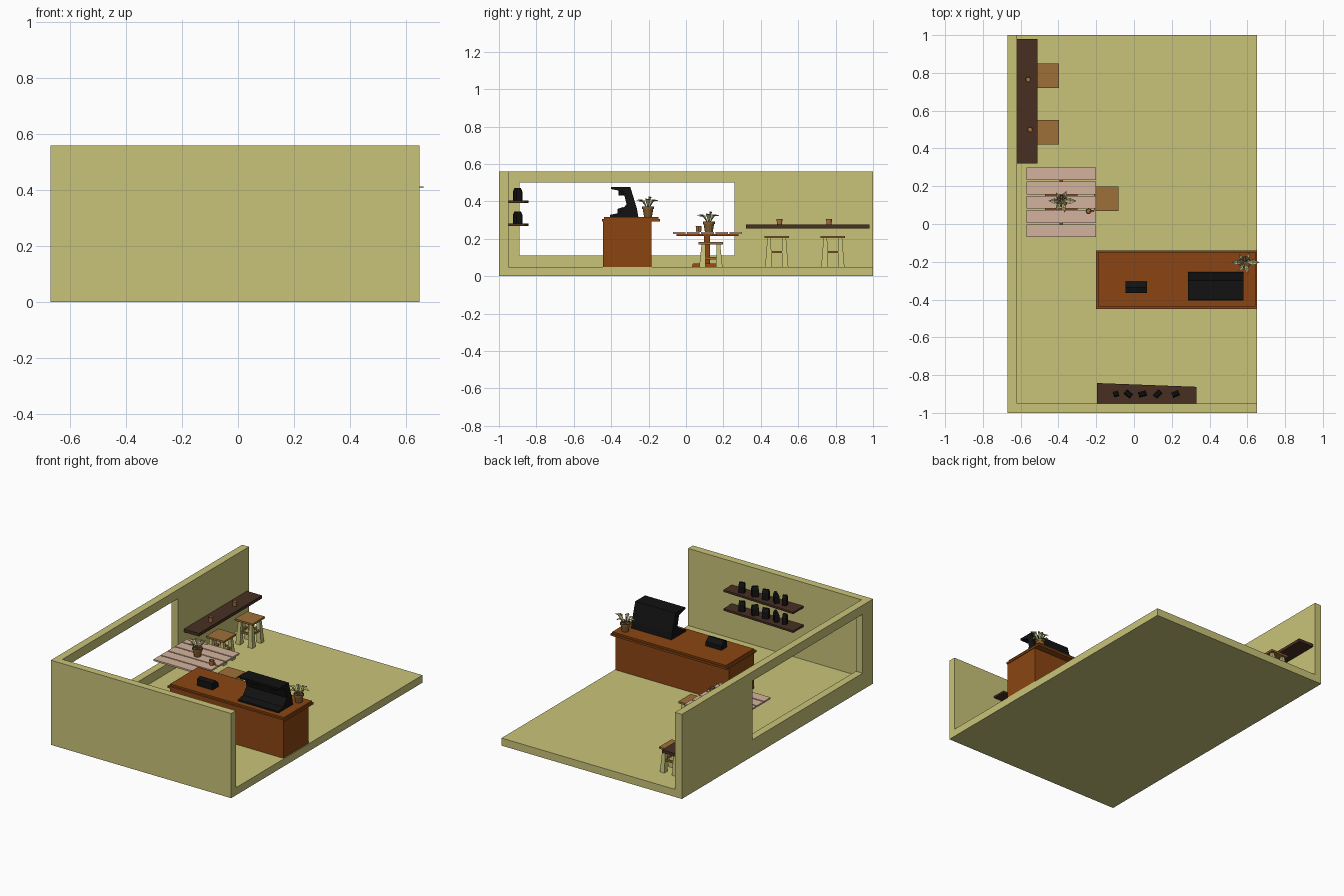
import bpy, bmesh, math
from mathutils import Vector, Matrix

if "Cube" in bpy.data.objects:
    bpy.data.objects.remove(bpy.data.objects["Cube"])


def mat(name, rgb):
    m = bpy.data.materials.new(name)
    m.diffuse_color = (*rgb, 1)
    m.use_nodes = True
    m.node_tree.nodes["Principled BSDF"].inputs["Base Color"].default_value = m.diffuse_color
    return m


KHAKI = mat("khaki plaster", (0.584, 0.552, 0.192))
ORANGE = mat("orange brown wood", (0.258, 0.060, 0.006))
DARK = mat("dark brown wood", (0.065, 0.028, 0.016))
PALE = mat("pale pink wood", (0.66, 0.45, 0.34))
TAN = mat("tan wood", (0.34, 0.16, 0.04))
CLAY = mat("clay pot", (0.22, 0.11, 0.03))
CUP = mat("cup brown", (0.42, 0.17, 0.05))
BLACK = mat("black", (0.006, 0.006, 0.006))
LEAF = mat("pale leaf", (0.52, 0.50, 0.22))


def make(name, verts, faces, material):
    me = bpy.data.meshes.new(name)
    me.from_pydata([tuple(v) for v in verts], [], faces)
    bm = bmesh.new()
    bm.from_mesh(me)
    bmesh.ops.recalc_face_normals(bm, faces=bm.faces)
    bm.to_mesh(me)
    bm.free()
    me.materials.append(material)
    ob = bpy.data.objects.new(name, me)
    bpy.context.collection.objects.link(ob)
    return ob


def prism(name, lower, upper, material):
    """Solid between two matching loops of points."""
    n = len(lower)
    sides = [(i, (i + 1) % n, n + (i + 1) % n, n + i) for i in range(n)]
    return make(name, list(lower) + list(upper),
                [tuple(range(n)), tuple(range(n, 2 * n))] + sides, material)


def box(name, x, y, z, material):
    loop = [(x[0], y[0]), (x[1], y[0]), (x[1], y[1]), (x[0], y[1])]
    return prism(name, [(*p, z[0]) for p in loop], [(*p, z[1]) for p in loop], material)


def frustum(name, p0, s0, p1, s1, material, angle=0.0):
    """Tapered box from centre p0, size s0 to centre p1, size s1."""
    rot = Matrix.Rotation(angle, 3, 'Z')
    loops = [[Vector(p) + rot @ Vector((a * s[0] / 2, b * s[1] / 2, 0))
              for a, b in ((-1, -1), (1, -1), (1, 1), (-1, 1))] for p, s in ((p0, s0), (p1, s1))]
    return prism(name, loops[0], loops[1], material)


def lathe(name, centre, profile, material, n=12):
    """Closed round shape from (radius, z) points."""
    verts, faces = [], []
    for r, z in profile:
        verts += [(centre[0] + r * math.cos(math.tau * i / n),
                   centre[1] + r * math.sin(math.tau * i / n), centre[2] + z) for i in range(n)]
    for k in range(len(profile) - 1):
        faces += [(k * n + i, k * n + (i + 1) % n, (k + 1) * n + (i + 1) % n, (k + 1) * n + i)
                  for i in range(n)]
    last = (len(profile) - 1) * n
    faces += [tuple(range(n)), tuple(range(last, last + n))]
    return make(name, verts, faces, material)


# Room shell: one block with the inside and the window cut away
shell = box("room_shell", (-0.67, 0.65), (-1, 1), (0, 0.56), KHAKI)
cutters = [box("room_cutter", (-0.62, 1), (-0.95, 1.5), (0.05, 1), KHAKI),
           box("window_cutter", (-0.8, -0.5), (-0.89, 0.26), (0.11, 0.50), KHAKI)]
bpy.context.view_layer.objects.active = shell
for c in cutters:
    c.hide_render = True
    m = shell.modifiers.new("cut", 'BOOLEAN')
    m.operation, m.solver, m.object = 'DIFFERENCE', 'EXACT', c
    bpy.ops.object.modifier_apply(modifier=m.name)
    bpy.data.objects.remove(c)

# Wall bar
box("wall_bar", (-0.62, -0.51), (0.32, 0.98), (0.255, 0.275), DARK)


# Stools
def stool(name, cx, cy, top):
    z = top - 0.012
    box(name + "_seat", (cx - 0.065, cx + 0.065), (cy - 0.065, cy + 0.065), (z, top), TAN)
    for sx in (-1, 1):
        for sy in (-1, 1):
            frustum(name + "_leg", (cx + sx * 0.045, cy + sy * 0.045, 0.05), (0.034, 0.034),
                    (cx + sx * 0.04, cy + sy * 0.04, z), (0.02, 0.02), KHAKI)
        a = cx + sx * 0.043
        box(name + "_side_rail", (a - 0.006, a + 0.006), (cy - 0.04, cy + 0.04),
            (top - 0.092, top - 0.08), TAN)
        b = cy + sx * 0.043
        box(name + "_cross_rail", (cx - 0.04, cx + 0.04), (b - 0.006, b + 0.006),
            (top - 0.092, top - 0.08), TAN)


stool("bar_stool_a", -0.463, 0.785, 0.215)
stool("bar_stool_b", -0.463, 0.485, 0.215)
stool("table_stool", -0.147, 0.133, 0.182)

# Slatted table
for i in range(5):
    y = -0.07 + i * 0.0755
    box("table_slat", (-0.57, -0.20), (y, y + 0.068), (0.226, 0.237), PALE)
box("table_post", (-0.40, -0.37), (0.097, 0.127), (0.06, 0.22), ORANGE)
frustum("table_foot", (-0.385, 0.112, 0.05), (0.16, 0.16),
        (-0.385, 0.112, 0.068), (0.15, 0.15), ORANGE)
for y in (0.075, 0.15):
    box("table_support", (-0.47, -0.30), (y - 0.008, y + 0.012), (0.216, 0.226), ORANGE)
box("table_bearer", (-0.395, -0.375), (-0.05, 0.28), (0.216, 0.226), ORANGE)

# Counter
box("counter_body", (-0.185, 0.645), (-0.445, -0.185), (0.05, 0.295), ORANGE)
box("counter_moulding", (-0.2, 0.65), (-0.45, -0.14), (0.293, 0.306), ORANGE)
box("counter_top", (-0.19, 0.643), (-0.438, -0.147), (0.306, 0.317), ORANGE)

# Coffee machine: side profile (y, z) pulled along x
side = [(-0.405, 0.317), (-0.255, 0.317), (-0.262, 0.36), (-0.298, 0.478), (-0.40, 0.478),
        (-0.40, 0.466), (-0.335, 0.452), (-0.318, 0.385), (-0.355, 0.338), (-0.405, 0.328)]
prism("coffee_machine", [(0.285, *p) for p in side], [(0.58, *p) for p in side], BLACK)
for x in (0.36, 0.505):
    lathe("brew_head", (x, -0.345, 0.432), [(0.018, 0), (0.018, 0.03)], BLACK, 10)

# Till with sloping face
till = [(-0.365, 0.317), (-0.305, 0.317), (-0.305, 0.345), (-0.335, 0.37), (-0.365, 0.36)]
prism("till", [(-0.045, *p) for p in till], [(0.07, *p) for p in till], BLACK)

# Wall shelves with bags
bags = [(-0.095, 0.3, 0.028), (-0.03, -0.7, 0.042), (0.045, 0.25, 0.042),
        (0.125, 0.8, 0.042), (0.22, 0.4, 0.038)]
for z in (0.268, 0.392):
    plan = [(-0.195, -0.95), (0.33, -0.95), (0.33, -0.862), (-0.195, -0.842)]
    prism("wall_shelf", [(*p, z) for p in plan], [(*p, z + 0.013) for p in plan], DARK)
    for x, a, w in bags:
        b = z + 0.013
        frustum("coffee_bag", (x, -0.90, b), (w, 0.03), (x, -0.90, b + 0.045),
                (w, 0.03), BLACK, a)
        frustum("bag_fold", (x, -0.90, b + 0.045), (w, 0.03), (x, -0.90, b + 0.066),
                (w * 0.9, 0.012), BLACK, a)


# Potted plants
def plant(name, x, y, z):
    lathe(name + "_pot", (x, y, z), [(0.021, 0), (0.028, 0.042), (0.032, 0.042), (0.032, 0.055),
                                     (0.027, 0.055), (0.026, 0.047)], CLAY)
    leaves = [(0, 0.078, 0.095), (65, 0.06, 0.088), (125, 0.055, 0.09), (180, 0.072, 0.088),
              (235, 0.06, 0.085), (285, 0.065, 0.09), (30, 0.035, 0.106), (150, 0.035, 0.104)]
    for deg, reach, tip in leaves:
        rot = Matrix.Rotation(math.radians(deg), 3, 'Z')
        w = reach * 0.2
        pts = [(0.004, 0, 0.045), (reach * 0.55, w, tip + 0.004), (reach, 0, tip),
               (reach * 0.55, -w, tip + 0.004), (reach * 0.55, 0, tip - 0.003)]
        top = [rot @ Vector(p) + Vector((x, y, z)) for p in pts]
        under = [p - Vector((0, 0, 0.002)) for p in top]
        tri = [(0, 1, 4), (1, 2, 4), (2, 3, 4), (3, 0, 4)]
        make(name + "_leaf", top + under, tri + [tuple(i + 5 for i in t) for t in tri]
             + [(i, (i + 1) % 4, (i + 1) % 4 + 5, i + 5) for i in range(4)], LEAF)


plant("counter_plant", 0.587, -0.203, 0.317)
plant("table_plant", -0.382, 0.122, 0.237)

# Cups
for x, y, z in ((-0.56, 0.765, 0.275), (-0.55, 0.50, 0.275), (-0.24, 0.068, 0.237)):
    lathe("cup", (x, y, z), [(0.013, 0), (0.016, 0.031), (0.0135, 0.031), (0.011, 0.004)], CUP)
bpy.ops.mesh.primitive_torus_add(major_segments=10, minor_segments=5, major_radius=0.009,
                                 minor_radius=0.0025, location=(-0.224, 0.068, 0.252),
                                 rotation=(math.pi / 2, 0, 0))
bpy.context.object.name = "cup_handle"
bpy.context.object.data.materials.append(CUP)
